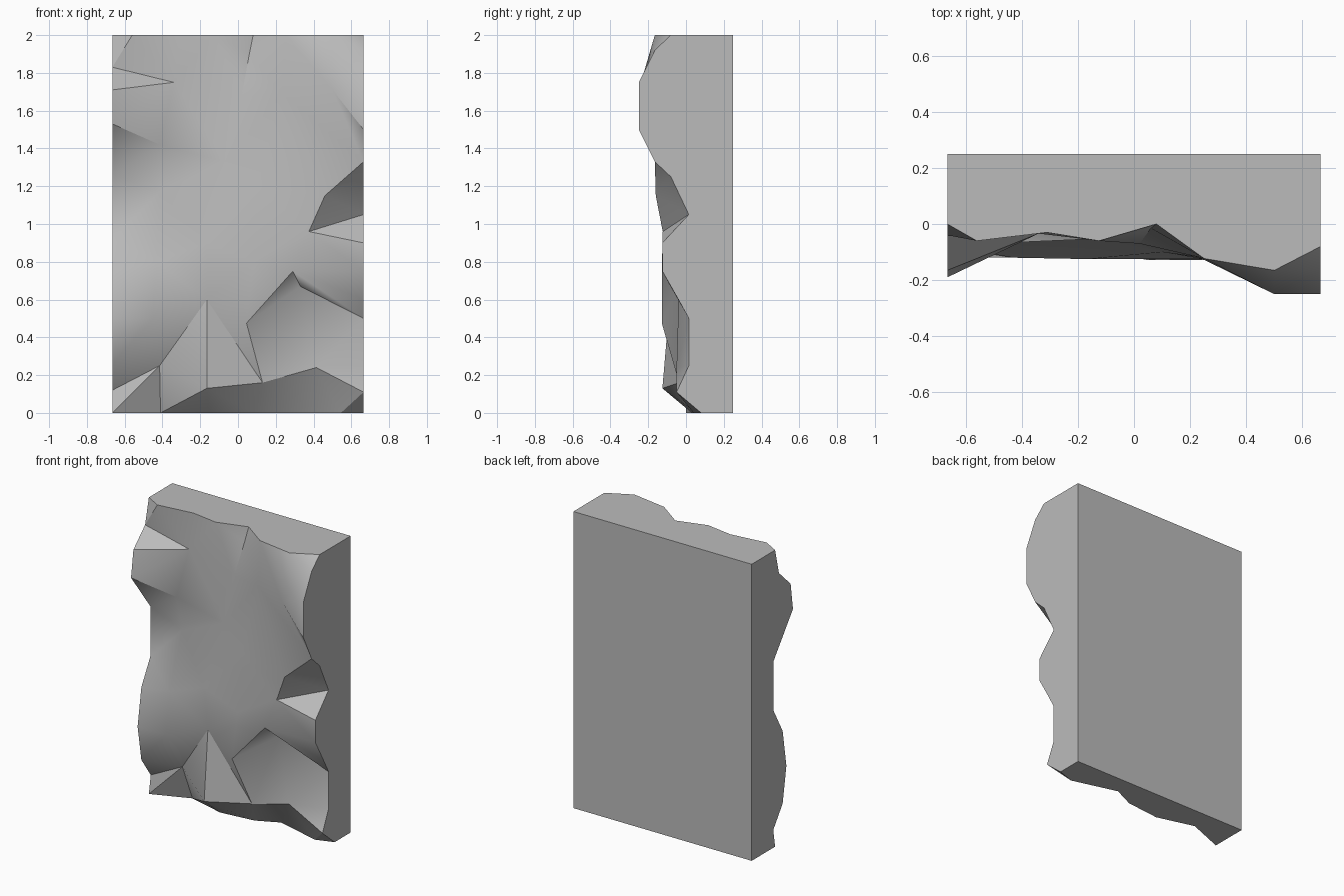
import bpy
import bmesh
from math import radians
from mathutils import Vector
from mathutils.geometry import delaunay_2d_cdt

if "Cube" in bpy.data.objects:
    bpy.data.objects.remove(bpy.data.objects["Cube"], do_unlink=True)

SIDE, TOP, BACK = 0.665, 2.0, 0.25

# Border outlines of the rough face: (z, y) up the sides, (x, y) along top and bottom
left_outline = [(0, 0), (.12, .02), (.26, -.08), (.5, -.12), (.75, -.08), (.92, .015),
                (1.26, .015), (1.53, -.19), (1.71, -.165), (1.83, -.04), (2, 0)]
right_outline = [(0, .08), (.11, -.05), (.25, .015), (.5, .015), (.6, -.04), (.75, -.125),
                 (.9, -.125), (1.05, .015), (1.25, -.08), (1.33, -.165), (1.5, -.25),
                 (1.75, -.25), (1.92, -.165), (2, -.08)]
top_outline = [(-.56, -.06), (-.31, -.03), (-.125, -.06), (.08, 0), (.25, -.123), (.5, -.165)]
bottom_outline = [(-.41, .1), (-.155, .03), (.085, .055), (.235, .125), (.545, .04)]

# Named rock points on the face: (x, z, y)
rock_points = {
    "upper_notch": (-.34, 1.75, -.034), "overhang": (-.415, 1.42, -.065),
    "hub": (-.07, 1.33, -.05), "hollow": (-.415, 1.17, 0),
    "brow": (.23, 1.69, -.118), "brow_tip": (.5, 1.71, -.25),
    "cheek": (.46, 1.15, -.16), "cheek_low": (.375, .96, -.123),
    "peak": (.29, .75, -.128), "peak_low": (.33, .67, -.037),
    "shelf": (.045, .475, -.128), "belly": (-.165, .6, -.085),
    "dip": (-.415, .25, 0), "foot": (-.165, .13, -.125),
    "foot_mid": (.13, .16, -.037), "foot_right": (.415, .24, -.05),
    "groove": (.06, 1.9, -.015), "crown": (.02, 1.68, -.07),
    "swell_left": (-.43, .8, -.12), "swell_low": (-.45, .5, -.12),
    "swell_mid": (-.165, .9, -.125), "swell_right": (.085, .8, -.125),
    "swell_top": (.1, 1.2, -.1),
}

# Creases: chains of rock points; L, R and B followed by an index are border points
creases = [
    "L9 upper_notch L8", "L7 overhang hub hollow L5", "overhang L6", "overhang hollow",
    "R10 brow_tip brow R9", "brow_tip R9", "R9 cheek cheek_low R7", "cheek R7", "cheek_low R6",
    "shelf peak R3", "shelf peak_low R3", "peak peak_low", "L1 dip belly shelf foot_mid peak_low",
    "L0 dip B0", "dip foot foot_mid foot_right R1", "foot B1", "foot_mid belly", "belly foot",
    "T3 groove crown hub", "L9 T0", "T5 R12", "foot_mid B2", "foot_right R3", "peak_low foot_right",
]


def collect_points():
    """Gather all face points under their names."""
    points = dict(rock_points)
    for mark, outline, x in (("L", left_outline, -SIDE), ("R", right_outline, SIDE)):
        for i, (z, y) in enumerate(outline):
            points[f"{mark}{i}"] = (x, z, y)
    for mark, outline, z in (("T", top_outline, TOP), ("B", bottom_outline, 0)):
        for i, (x, y) in enumerate(outline):
            points[f"{mark}{i}"] = (x, z, y)
    return points


def chain(mark, outline):
    return [f"{mark}{i}" for i in range(len(outline))]


def build_slab():
    points = collect_points()
    names = list(points)
    bm = bmesh.new()
    verts = {n: bm.verts.new((x, y, z)) for n, (x, z, y) in points.items()}

    # Rough face, triangulated along its creases
    edges = []
    for crease in creases:
        stops = [names.index(n) for n in crease.split()]
        edges += zip(stops, stops[1:])
    flat = [Vector((x, z)) for x, z, y in points.values()]
    result = delaunay_2d_cdt(flat, edges, [], 0, 1e-5)
    sources = result[3]
    extra = {}
    for i, src in enumerate(sources):
        if src:
            extra[i] = verts[names[src[0]]]
        else:
            x, z = result[0][i]
            extra[i] = bm.verts.new((x, -.1, z))
    for tri in result[2]:
        bm.faces.new([extra[i] for i in tri])

    # Flat back and the four cut sides
    corner = {(sx, z): bm.verts.new((sx * SIDE, BACK, z)) for sx in (-1, 1) for z in (0, TOP)}
    low_l, low_r, top_l, top_r = corner[-1, 0], corner[1, 0], corner[-1, TOP], corner[1, TOP]
    bm.faces.new([low_l, low_r, top_r, top_l])
    left, right = chain("L", left_outline), chain("R", right_outline)
    top = [left[-1]] + chain("T", top_outline) + [right[-1]]
    bottom = [left[0]] + chain("B", bottom_outline) + [right[0]]
    for side, start, end in ((left, low_l, top_l), (right, low_r, top_r),
                             (top, top_l, top_r), (bottom, low_l, low_r)):
        bm.faces.new([verts[n] for n in side] + [end, start])
    bmesh.ops.recalc_face_normals(bm, faces=bm.faces)

    mesh = bpy.data.meshes.new("rock_slab")
    bm.to_mesh(mesh)
    bm.free()
    slab = bpy.data.objects.new("rock_slab", mesh)
    bpy.context.collection.objects.link(slab)
    return slab


slab = build_slab()

# Plain grey stone
stone = bpy.data.materials.new("grey_stone")
stone.use_nodes = True
stone.diffuse_color = (.5, .5, .5, 1)
stone.node_tree.nodes["Principled BSDF"].inputs["Base Color"].default_value = (.5, .5, .5, 1)
slab.data.materials.append(stone)

bpy.ops.object.select_all(action="DESELECT")
slab.select_set(True)
bpy.context.view_layer.objects.active = slab
bpy.ops.object.shade_smooth_by_angle(angle=radians(32))
